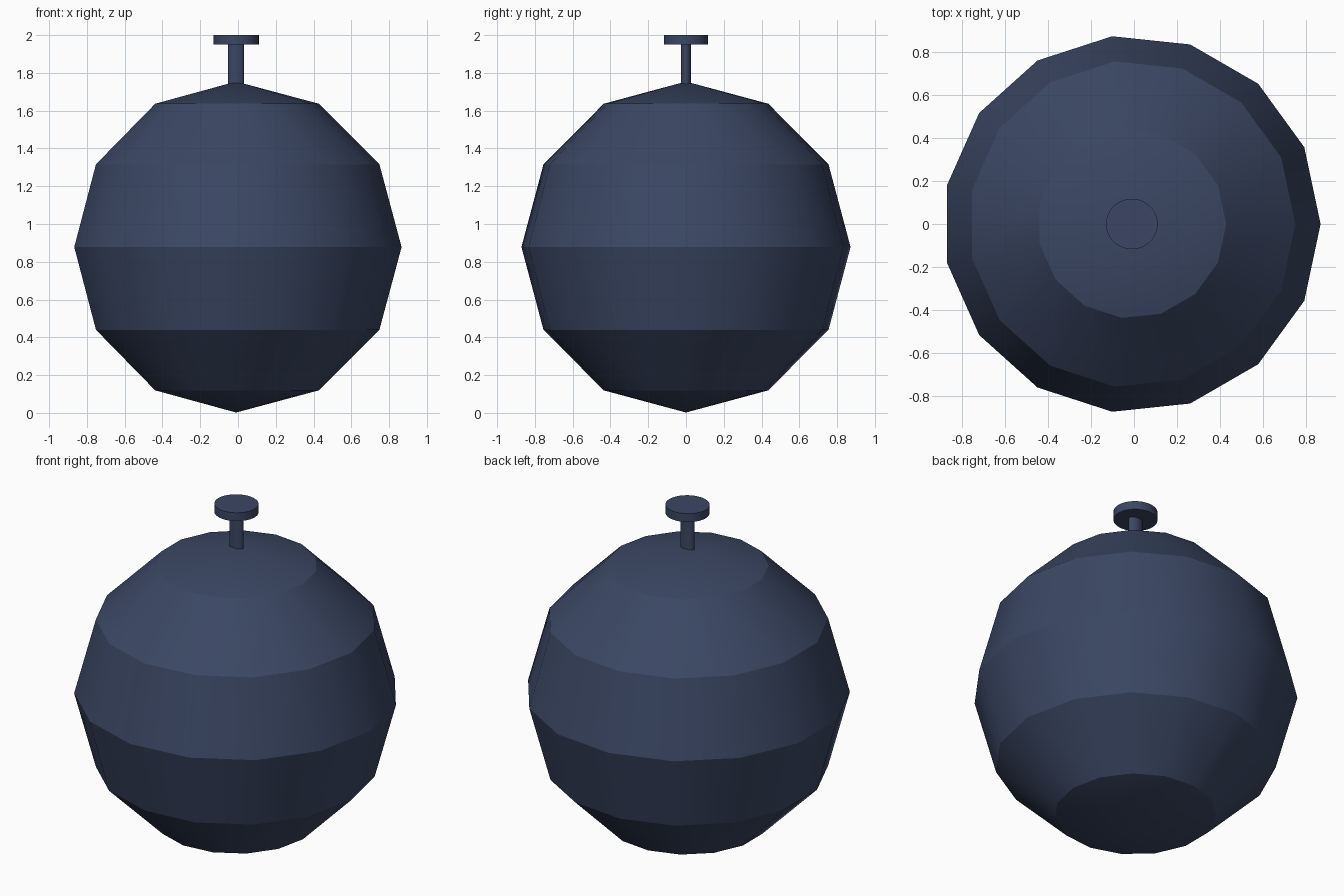
import bpy, math

if "Cube" in bpy.data.objects:
    bpy.data.objects.remove(bpy.data.objects["Cube"])

navy = bpy.data.materials.new("dark_navy")
navy.diffuse_color = (0.043, 0.062, 0.125, 1)
navy.use_nodes = True
navy.node_tree.nodes["Principled BSDF"].inputs["Base Color"].default_value = navy.diffuse_color

CX = -0.01  # odd-sided body: its axis sits slightly off the bounding-box centre


def finish(name, angle, scale=(1, 1, 1)):
    ob = bpy.context.object
    ob.name = name
    ob.scale = scale
    ob.data.materials.append(navy)
    bpy.ops.object.transform_apply(location=False, rotation=False, scale=True)
    bpy.ops.object.shade_smooth_by_angle(angle=math.radians(angle))
    return ob


# Round body: 15 sides, 6 bands, crisp edges only between the bands
bpy.ops.mesh.primitive_uv_sphere_add(segments=15, ring_count=6, radius=0.876,
                                     location=(CX, 0, 0.878))
body = finish("round_body", 27)
# one corner must point along +x
corner = max(body.data.vertices, key=lambda v: (round(v.co.x, 4), -abs(v.co.y)))
body.rotation_euler.z = -math.atan2(corner.co.y, corner.co.x)

# Oval stem
bpy.ops.mesh.primitive_cylinder_add(vertices=32, radius=1, depth=0.28,
                                    location=(CX, 0, 1.825))
finish("stem", 40, (0.043, 0.027, 1))

# Flat knob on top
bpy.ops.mesh.primitive_cylinder_add(vertices=48, radius=1, depth=0.05,
                                    location=(CX, 0, 1.975))
finish("knob", 40, (0.12, 0.117, 1))
